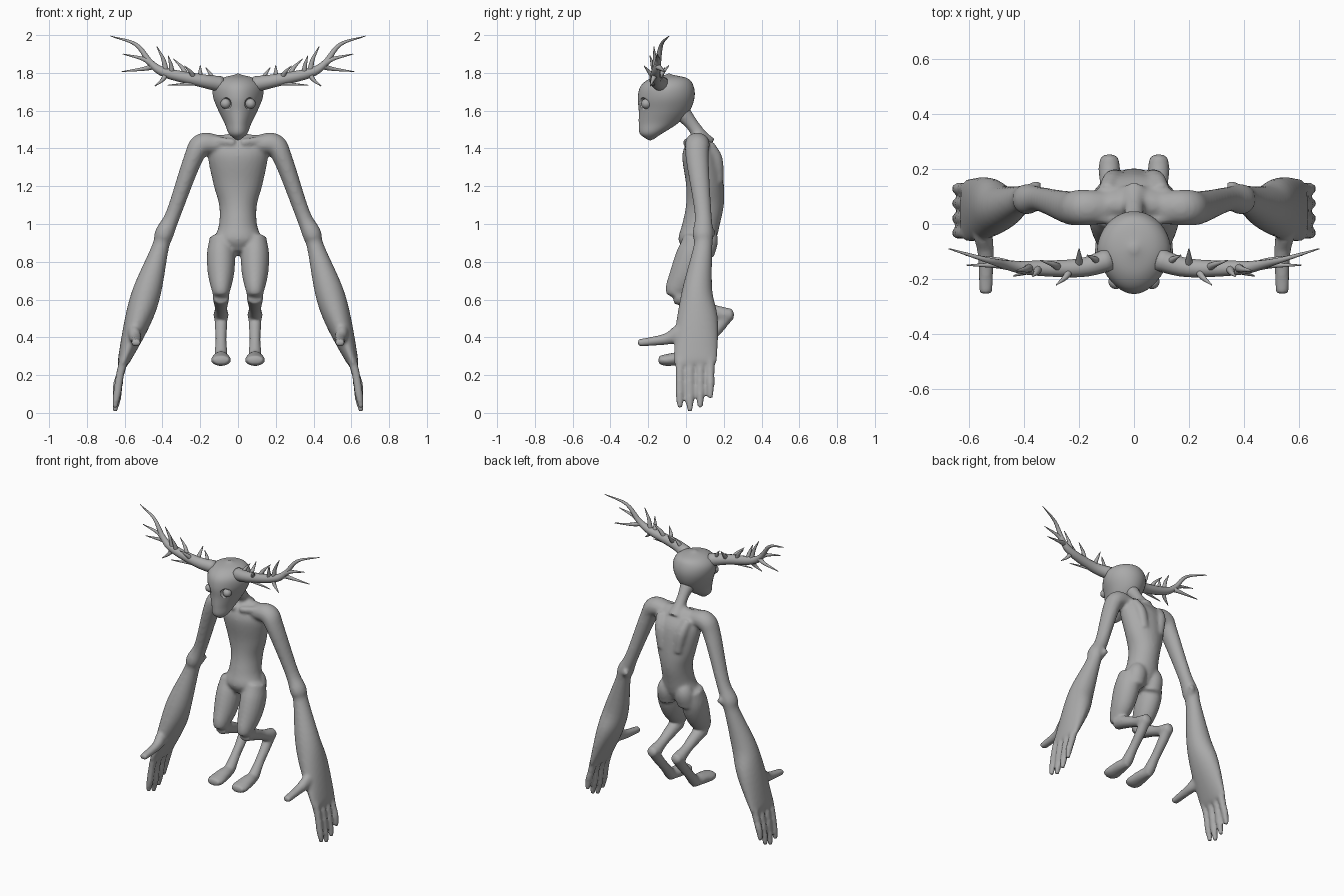
import bpy, bmesh
from math import sin, cos, pi
from mathutils import Vector

if "Cube" in bpy.data.objects:
    bpy.data.objects.remove(bpy.data.objects["Cube"])

grey = (0.4, 0.4, 0.4, 1)
skin = bpy.data.materials.new("grey_skin")
skin.use_nodes = True
skin.diffuse_color = grey
skin.node_tree.nodes["Principled BSDF"].inputs["Base Color"].default_value = grey

X, Y, Z = Vector((1, 0, 0)), Vector((0, 1, 0)), Vector((0, 0, 1))
UNIT = 0.01  # stations are written in hundredths


def blend(a, b, c, d, t):
    """Catmull-Rom value between b and c."""
    return b + t * (c - a + t * (2 * a - 5 * b + 4 * c - d + t * (3 * (b - c) + d - a))) / 2


def spline(points, steps=5):
    """Smooth samples through stations with any number of values."""
    before = [2 * a - b for a, b in zip(points[0], points[1])]
    after = [2 * a - b for a, b in zip(points[-1], points[-2])]
    p = [before, *points, after]
    samples = []
    for quad in zip(p, p[1:], p[2:], p[3:]):
        for k in range(steps):
            samples.append([blend(*values, k / steps) for values in zip(*quad)])
    return samples + [list(points[-1])]


def at(x, *points):
    """Stations that all lie on one upright plane."""
    return [(x, *point) for point in points]


def tube(bm, points, ref=X, axis=None, both=True, sides=20, cap=0.4):
    """Loft ellipses along stations: x, y, z, half size along ref, other half size."""
    stations = spline([p if len(p) == 5 else (*p, p[-1]) for p in points])
    centres = [Vector(s[:3]) * UNIT for s in stations]
    last = len(stations) - 1
    for sign in ((1, -1) if both else (1,)):
        rings, poles = [], []
        for i, (station, centre) in enumerate(zip(stations, centres)):
            wide, thick = (max(size, 0.1) * UNIT for size in station[3:])
            along = axis or (centres[min(i + 1, last)] - centres[max(i - 1, 0)]).normalized()
            side = (ref - along * ref.dot(along)).normalized()
            over = along.cross(side)
            ring = []
            for k in range(sides):
                angle = 2 * pi * k / sides
                q = centre + side * wide * cos(angle) + over * thick * sin(angle)
                ring.append(bm.verts.new((q.x * sign, q.y, q.z)))
            rings.append(ring)
            if i in (0, last):
                q = centre + along * min(wide, thick) * (cap if i else -cap)
                poles.append(bm.verts.new((q.x * sign, q.y, q.z)))
        for k in range(sides):
            j = (k + 1) % sides
            for low, high in zip(rings, rings[1:]):
                bm.faces.new((low[k], low[j], high[j], high[k]))
            for ring, pole in ((rings[0], poles[0]), (rings[-1], poles[1])):
                bm.faces.new((ring[k], ring[j], pole))


def finish(bm, name):
    """Turn a bmesh into a smooth grey object."""
    bmesh.ops.recalc_face_normals(bm, faces=bm.faces[:])
    for face in bm.faces:
        face.smooth = True
    mesh = bpy.data.meshes.new(name)
    bm.to_mesh(mesh)
    bm.free()
    mesh.materials.append(skin)
    ob = bpy.data.objects.new(name, mesh)
    bpy.context.collection.objects.link(ob)
    return ob


def balls(name, y, radius):
    """A mirrored pair of spheres at eye height."""
    bm = bmesh.new()
    for sign in (-1, 1):
        made = bmesh.ops.create_uvsphere(bm, u_segments=24, v_segments=16, radius=radius)
        bmesh.ops.translate(bm, verts=made["verts"], vec=(sign * 0.066, y, 1.637))
    return finish(bm, name)


flesh = bmesh.new()

# Torso and neck
tube(flesh, at(0, (6, 86, 8, 7), (6, 92, 12, 10), (8, 100, 10, 10), (10, 110, 10, 10),
               (10, 121, 13, 10), (8, 136, 16, 10), (7, 144, 15, 6), (7, 147, 10, 3)),
     axis=Z, both=False, sides=28)
tube(flesh, at(0, (10, 142, 6), (7, 147, 4), (3, 153, 3.5), (-3, 160, 5)), both=False)

# Shoulder blades, collar bones and buttocks
tube(flesh, [(10, 12, 142, 3), (8, 16, 134, 3.5), (6, 17, 122, 3)])
tube(flesh, [(2, 0, 143, 2), (18, 4, 145, 2.5)], ref=Y)
tube(flesh, [(5, 10, 98, 4), (6.5, 11, 92, 6), (7, 9, 84, 6)])

# Arms, with palms that widen downwards
tube(flesh, [(10, 6, 142, 6, 5), (19, 6, 142, 6.5, 6), (24, 6, 134, 6, 5), (34, 9, 106, 4.5, 4),
             (39, 9, 95, 5.5, 5), (41, 9, 88, 5, 4.5), (48, 6, 65, 8, 7.5), (53, 6, 49, 11, 7),
             (60, 5, 29, 11.5, 3.5), (61.5, 5, 25, 10, 2)], ref=Y, sides=28)
tube(flesh, [(39, 9, 92, 4), (35, 15, 96, 1.5)])
tube(flesh, [(41, 9, 94, 3), (43, 9, 96, 1)])

# Fingers and thumbs
for i, low in enumerate((3, 1, 3, 8)):
    y = 5.4 * i - 3.3
    tube(flesh, [(60.5, y, 28, 2.5), (62.5, y, 20, 2.2), (64, y, low + 7, 2.2), (65.2, y, low, 1.4)],
         ref=Y, sides=12)
tube(flesh, [(56, 4, 44, 4, 7), (55, -4, 41.5, 3.5, 5), (54, -11, 39, 3, 3), (54, -25, 37, 2.5, 2)])

# Digitigrade legs: thigh, shin, instep and foot
tube(flesh, at(9, (6, 93, 6, 7), (4, 84, 7.5, 9), (0, 74, 7, 8.5), (-4.5, 66, 5.2, 6.5), (-5.5, 62, 4, 5)))
tube(flesh, at(9, (-5, 62, 4.5), (3, 59, 4), (12, 55, 3.3), (20, 52, 4), (24.5, 52, 3.3)))
tube(flesh, at(9, (22, 52, 3.7), (17, 45, 3.2), (10, 37, 3), (4, 30, 3.6)))
tube(flesh, at(9, (5, 29.5, 3, 3.5), (-2, 29, 4.4, 3.6), (-10, 28, 5.4, 3.2), (-14, 28, 4.5, 2.4)))

# Fuse the limbs and torso into one skin
body = finish(flesh, "body")
fuse = body.modifiers.new("fuse", "REMESH")
fuse.mode = "VOXEL"
fuse.voxel_size = 0.01
fuse.use_smooth_shade = True
soften = body.modifiers.new("soften", "SMOOTH")
soften.iterations = 5

# Head, with cheeks pinched towards the muzzle
skull = bmesh.new()
tube(skull, at(0, (-19, 145, 2, 2), (-18.5, 148, 5.5, 6), (-14.5, 153.5, 7.5, 10.5), (-11.5, 160, 10.5, 13.5),
               (-10.5, 167, 13.2, 15), (-10, 173, 13, 14), (-9, 177, 9, 10), (-9, 179, 2, 2)),
     axis=Z, both=False, sides=40)
for v in skull.verts:
    v.co.x *= 1 + 1.2 * min(v.co.y + 0.1, 0)
head = finish(skull, "head")

# Eye sockets with sunken eyeballs
cutter = balls("socket_cutter", -0.232, 0.032)
cutter.hide_render = True
cutter.hide_viewport = True
sockets = head.modifiers.new("sockets", "BOOLEAN")
sockets.operation = "DIFFERENCE"
sockets.object = cutter
balls("eyes", -0.21, 0.027)

# Antler beams, tapering to the tip
horn = bmesh.new()
beam = [(9, -13, 174), (20, -16, 176), (38, -16, 180), (46, -15, 185), (54, -13, 195), (67.5, -9, 199.5)]
tube(horn, [(*p, 4.2 - 0.8 * i) for i, p in enumerate(beam)], ref=Y, sides=12)

# Tines: sample of the beam they grow from, then their reach
trunk = spline(beam)
for start, *reach in ((2, 4, 3, 8), (5, 0, 7, 8), (4, 20, -3, -2), (6, 5, -6, 7), (7, 7, 3, 10),
                      (10, 5, -1, 14), (9, 2, -3, 10), (10, 6, -3, -7), (14, 17, 4, -3), (15, 15, 0, 5)):
    root, reach = Vector(trunk[start]), Vector(reach)
    bend = root + reach / 2 - X * reach.x / 5
    tube(horn, [(*root, 1.8), (*bend, 1.1), (*(root + reach), 0.2)], ref=Y, sides=10)
finish(horn, "antlers")
